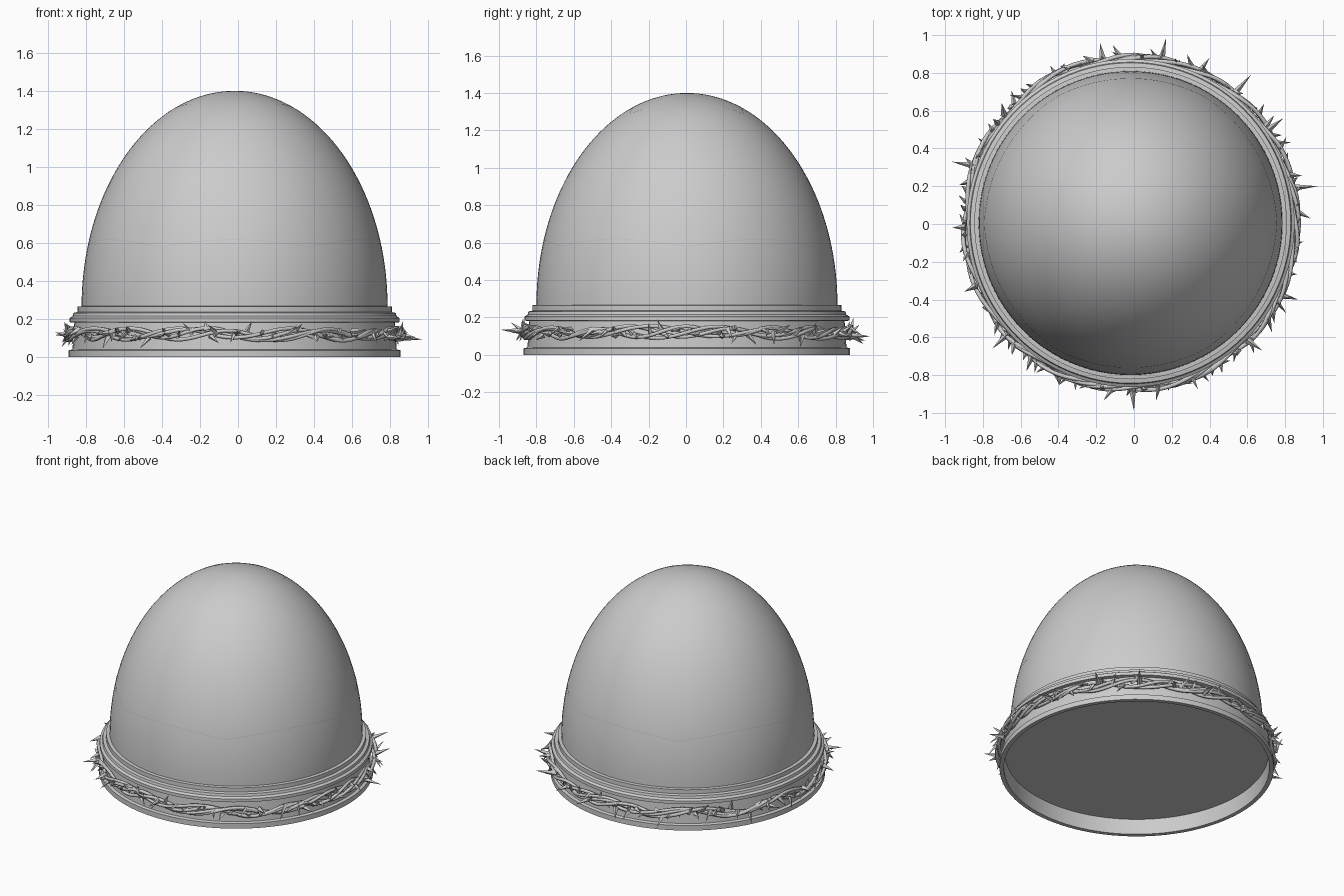
import bpy, bmesh, math, random
from mathutils import Vector

if "Cube" in bpy.data.objects:
    bpy.data.objects.remove(bpy.data.objects["Cube"])

random.seed(7)
CX, CY = -0.018, 0.005          # axis of the dome
A, Z0, H = 0.805, 0.265, 1.135  # dome ellipse: radius, base height, rise


def finish(name, bm, smooth=None):
    bmesh.ops.recalc_face_normals(bm, faces=bm.faces)
    me = bpy.data.meshes.new(name)
    bm.to_mesh(me)
    bm.free()
    ob = bpy.data.objects.new(name, me)
    bpy.context.collection.objects.link(ob)
    if smooth:
        bpy.ops.object.select_all(action='DESELECT')
        ob.select_set(True)
        bpy.context.view_layer.objects.active = ob
        bpy.ops.object.shade_smooth_by_angle(angle=math.radians(smooth))
    return ob


def lathe(name, profile, n=96, smooth=25):
    bm = bmesh.new()
    vs = [bm.verts.new((CX + r, CY, z)) for r, z in profile]
    es = [bm.edges.new(p) for p in zip(vs, vs[1:])]
    bmesh.ops.spin(bm, geom=vs + es, cent=(CX, CY, 0), axis=(0, 0, 1),
                   angle=2 * math.pi, steps=n)
    bmesh.ops.remove_doubles(bm, verts=bm.verts, dist=1e-4)
    return finish(name, bm, smooth)


def tube(name, paths, radius, cyclic=False, res=1):
    cu = bpy.data.curves.new(name, 'CURVE')
    cu.dimensions = '3D'
    cu.bevel_depth, cu.bevel_resolution = radius, res
    for path in paths:
        sp = cu.splines.new('POLY')
        sp.points.add(len(path) - 1)
        for p, co in zip(sp.points, path):
            p.co = (*co, 1)
        sp.use_cyclic_u = cyclic
    ob = bpy.data.objects.new(name, cu)
    bpy.context.collection.objects.link(ob)
    bpy.ops.object.select_all(action='DESELECT')
    ob.select_set(True)
    bpy.context.view_layer.objects.active = ob
    bpy.ops.object.convert(target='MESH')
    return bpy.context.object


def polar(r, a, z):
    return Vector((CX + r * math.cos(a), CY + r * math.sin(a), z))


def on_dome(a, z, sink):
    # point sunk below the dome surface along its normal
    t = max(0, min(1, (z - Z0) / H))
    r = A * math.sqrt(1 - t * t)
    n = Vector((r / A ** 2, (z - Z0) / H ** 2)).normalized()
    return polar(r - n.x * sink, a, z - n.y * sink)


# Dome
steps = [i * math.pi / 2 / 40 for i in range(41)]
lathe("dome", [(A, 0.12)] + [(A * math.cos(t), Z0 + H * math.sin(t)) for t in steps], 96, 40)

# Cage ribs and cross bars, barely breaking the dome surface
BAR = 0.018
ribs = [[on_dome(k * math.pi / 3, Z0 + H * math.sin(t), BAR - 0.001) for t in steps]
        for k in range(6)]
tube("cage_ribs", ribs, BAR)
bars = []
for zm, dz in ((0.62, 0.04), (0.995, 0.06), (1.328, 0.04)):
    for k in range(6):
        bars.append([on_dome((k + 0.5 + u / 24) * math.pi / 3,
                             zm - dz * (u / 12) ** 2, BAR - 0.001)
                     for u in range(-12, 13)])
tube("cage_cross_bars", bars, BAR)

# Stepped base ring with a hollow underside
lathe("base_ring", [
    (0.838, 0.11), (0.845, 0.0), (0.873, 0.0), (0.873, 0.035), (0.853, 0.04),
    (0.843, 0.18), (0.868, 0.183), (0.868, 0.205), (0.852, 0.215), (0.848, 0.232),
    (0.827, 0.236), (0.827, 0.265), (0.79, 0.268)])

# Recessed floor
bm = bmesh.new()
bmesh.ops.create_circle(bm, cap_ends=True, segments=96, radius=0.842)
bmesh.ops.translate(bm, verts=bm.verts, vec=(CX, CY, 0.105))
finish("floor", bm)

# Twisted vine strands
strands = []
N = 150
for s in range(4):
    turns, ph = (9, 11, 8, 10)[s], s * 1.7
    strands.append([polar(0.876 + 0.015 * math.cos(turns * a + ph), a,
                          0.12 + 0.026 * math.sin(turns * a + ph)
                          + 0.008 * math.sin(3 * a + s))
                    for a in (i * 2 * math.pi / N for i in range(N))])
tube("vine_strands", strands, 0.011, cyclic=True)

# Thorns: the longest ones placed, the rest scattered
bm = bmesh.new()


def thorn(base, tip, radius):
    d = tip - base
    mat = d.to_track_quat('Z', 'Y').to_matrix().to_4x4()
    mat.translation = (base + tip) / 2
    bmesh.ops.create_cone(bm, cap_ends=True, segments=4, radius1=radius,
                          radius2=0, depth=d.length, matrix=mat)


for x, y in ((-0.965, 0.33), (0.17, 0.985), (-0.18, 0.96), (-0.6, 0.71), (0.4, 0.88),
             (0.62, 0.79), (0.79, 0.56), (0.972, 0.2), (0.87, -0.4), (0.68, -0.67),
             (0.0, -0.99), (-0.57, -0.78), (-0.75, -0.66), (-0.96, -0.02)):
    a = math.atan2(y - CY, x - CX)
    z = random.uniform(0.1, 0.14)
    thorn(polar(0.875, a + random.uniform(-0.03, 0.03), z),
          Vector((x, y, z + random.uniform(-0.03, 0.04))), 0.019)
for i in range(110):
    a = i * 2 * math.pi / 110 + random.uniform(-0.03, 0.03)
    z = random.uniform(0.1, 0.145)
    thorn(polar(0.88, a, z),
          polar(random.uniform(0.885, 0.955), a + random.uniform(-0.06, 0.06),
                z + random.uniform(-0.07, 0.075)), random.uniform(0.012, 0.019))
finish("thorns", bm)
